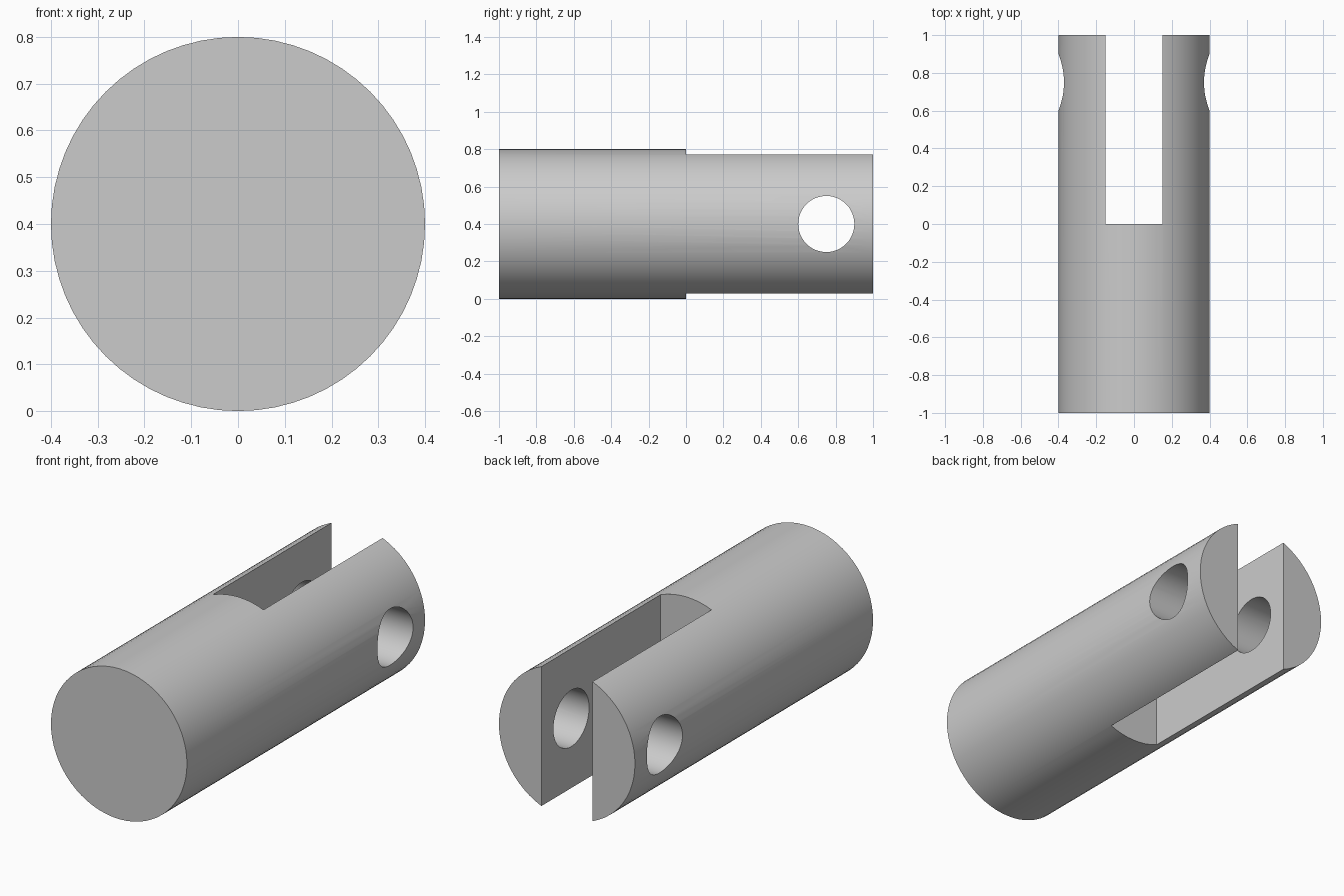
import bpy
import math

cube = bpy.data.objects.get("Cube")
if cube:
    bpy.data.objects.remove(cube, do_unlink=True)

RADIUS = 0.4
LENGTH = 2.0
SLOT_WIDTH = 0.3
HOLE_RADIUS = 0.15
HOLE_Y = 0.75

# Plain grey finish
grey = bpy.data.materials.new("plain_grey")
grey.use_nodes = True
colour = (0.6, 0.6, 0.6, 1)
grey.diffuse_color = colour
grey.node_tree.nodes["Principled BSDF"].inputs["Base Color"].default_value = colour


def cylinder(name, radius, depth, location, rotation, sides):
    bpy.ops.mesh.primitive_cylinder_add(vertices=sides, radius=radius, depth=depth,
                                        location=location, rotation=rotation)
    obj = bpy.context.object
    obj.name = name
    obj.data.materials.append(grey)
    return obj


def cut(target, cutter):
    cutter.hide_render = True
    mod = target.modifiers.new(cutter.name, 'BOOLEAN')
    mod.operation = 'DIFFERENCE'
    mod.solver = 'EXACT'
    mod.object = cutter
    bpy.ops.object.select_all(action='DESELECT')
    target.select_set(True)
    bpy.context.view_layer.objects.active = target
    bpy.ops.object.modifier_apply(modifier=mod.name)
    bpy.data.objects.remove(cutter, do_unlink=True)


# Round rod lying along y
rod = cylinder("clevis_rod", RADIUS, LENGTH, (0, 0, RADIUS), (math.pi / 2, 0, 0), 64)

# Slot open at the back, forming two fork arms
bpy.ops.mesh.primitive_cube_add(size=1, location=(0, 0.75, RADIUS))
slot = bpy.context.object
slot.name = "slot_cutter"
slot.scale = (SLOT_WIDTH, 1.5, 1.2)
slot.data.materials.append(grey)
cut(rod, slot)

# Pin hole through both arms
hole = cylinder("pin_hole_cutter", HOLE_RADIUS, 1.2, (0, HOLE_Y, RADIUS),
                (0, math.pi / 2, 0), 48)
cut(rod, hole)

# Smooth round walls, crisp edges
bpy.ops.object.shade_smooth_by_angle(angle=math.radians(30))
